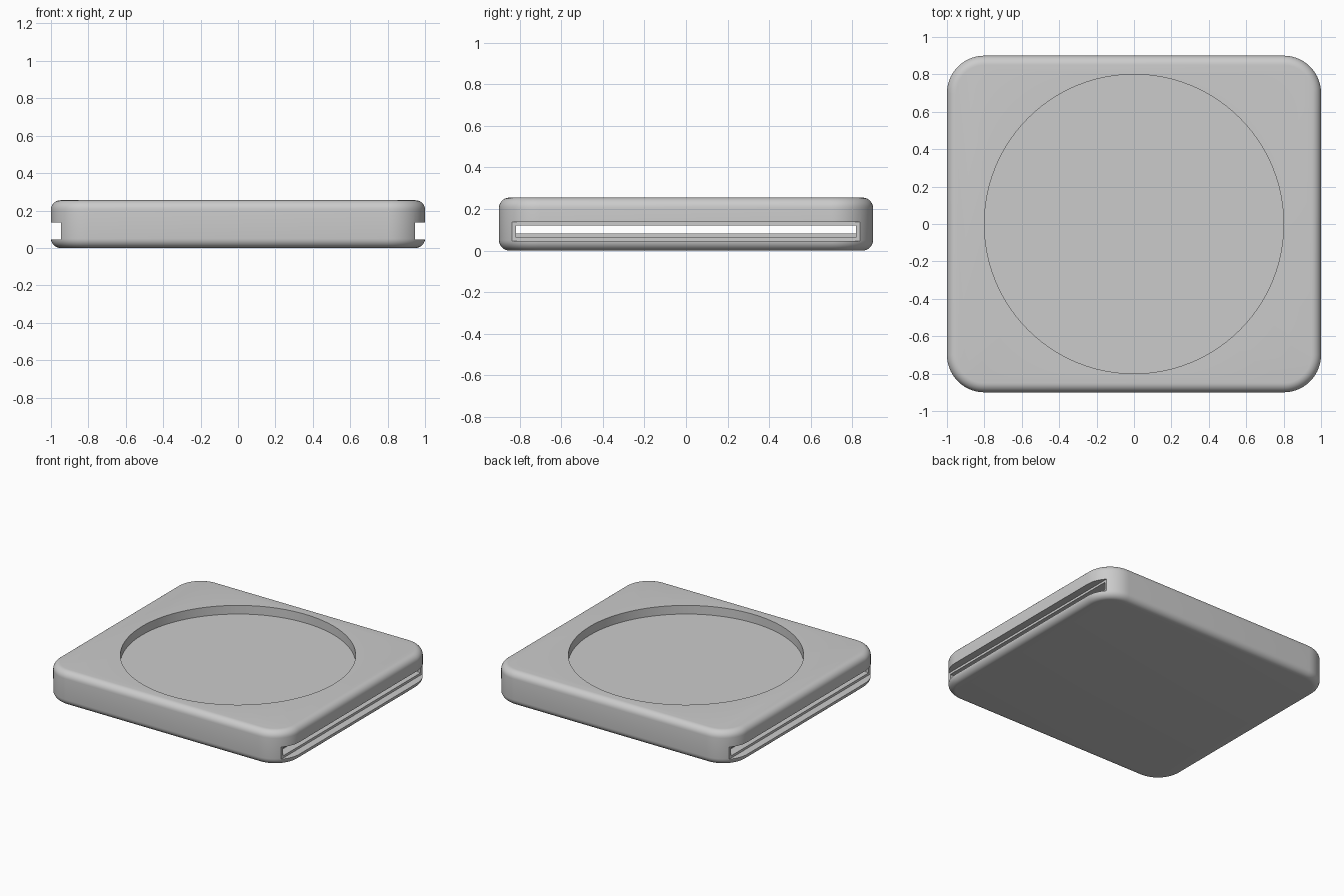
import bpy
import bmesh
from mathutils import Matrix, Vector

cube = bpy.data.objects.get("Cube")
if cube:
    bpy.data.objects.remove(cube, do_unlink=True)

HEIGHT = 0.255

# One plain grey for the whole model
grey = bpy.data.materials.new("plain_grey")
grey.use_nodes = True
grey.diffuse_color = (0.6, 0.6, 0.6, 1)
grey.node_tree.nodes["Principled BSDF"].inputs["Base Color"].default_value = (0.6, 0.6, 0.6, 1)


def add_object(name, bm):
    bmesh.ops.recalc_face_normals(bm, faces=bm.faces)
    mesh = bpy.data.meshes.new(name)
    bm.to_mesh(mesh)
    bm.free()
    mesh.materials.append(grey)
    obj = bpy.data.objects.new(name, mesh)
    bpy.context.collection.objects.link(obj)
    return obj


def box_mesh(x, y, z):
    """Box between the given (low, high) pairs."""
    bm = bmesh.new()
    low, high = (Vector(c) for c in zip(x, y, z))
    matrix = Matrix.Translation((low + high) / 2) @ Matrix.Diagonal((*(high - low), 1))
    bmesh.ops.create_cube(bm, size=1, matrix=matrix)
    return bm


def cut(target, cutter):
    cutter.hide_render = True
    mod = target.modifiers.new(cutter.name, "BOOLEAN")
    mod.operation = "DIFFERENCE"
    mod.solver = "EXACT"
    mod.object = cutter
    bpy.context.view_layer.objects.active = target
    bpy.ops.object.modifier_apply(modifier=mod.name)
    bpy.data.objects.remove(cutter, do_unlink=True)


# Rounded square body: wide corners first, then a soft rim above and below
bm = box_mesh((-1, 1), (-0.9, 0.9), (0, HEIGHT))
upright = [e for e in bm.edges if abs(e.verts[0].co.z - e.verts[1].co.z) > 0.1]
bmesh.ops.bevel(bm, geom=upright, offset=0.2, segments=14, profile=0.5, affect="EDGES")
rim = [e for e in bm.edges if abs(e.verts[0].co.z - e.verts[1].co.z) < 0.01]
bmesh.ops.bevel(bm, geom=rim, offset=0.05, segments=7, profile=0.5, affect="EDGES")
body = add_object("body", bm)

# Round pocket in the top
bm = bmesh.new()
bmesh.ops.create_cone(bm, cap_ends=True, segments=96, radius1=0.8, radius2=0.8, depth=0.2,
                      matrix=Matrix.Translation((0, 0, 0.19 + 0.1)))
cut(body, add_object("pocket_cutter", bm))

# Shallow slot in each side
for side, name in ((1, "left"), (-1, "right")):
    x = sorted((side * 0.945, side * 1.1))
    cut(body, add_object(name + "_slot_cutter", box_mesh(x, (-0.845, 0.845), (0.046, 0.137))))

# Narrower tunnel joining the two slots
cut(body, add_object("tunnel_cutter", box_mesh((-1.1, 1.1), (-0.817, 0.817), (0.063, 0.12))))

# Raised floor inside the tunnel
add_object("tunnel_floor", box_mesh((-0.88, 0.88), (-0.825, 0.825), (0.055, 0.082)))

# Smooth the rounded edges and keep the cuts crisp
bpy.ops.object.select_all(action="DESELECT")
body.select_set(True)
bpy.context.view_layer.objects.active = body
bpy.ops.object.shade_smooth_by_angle(angle=0.5)
